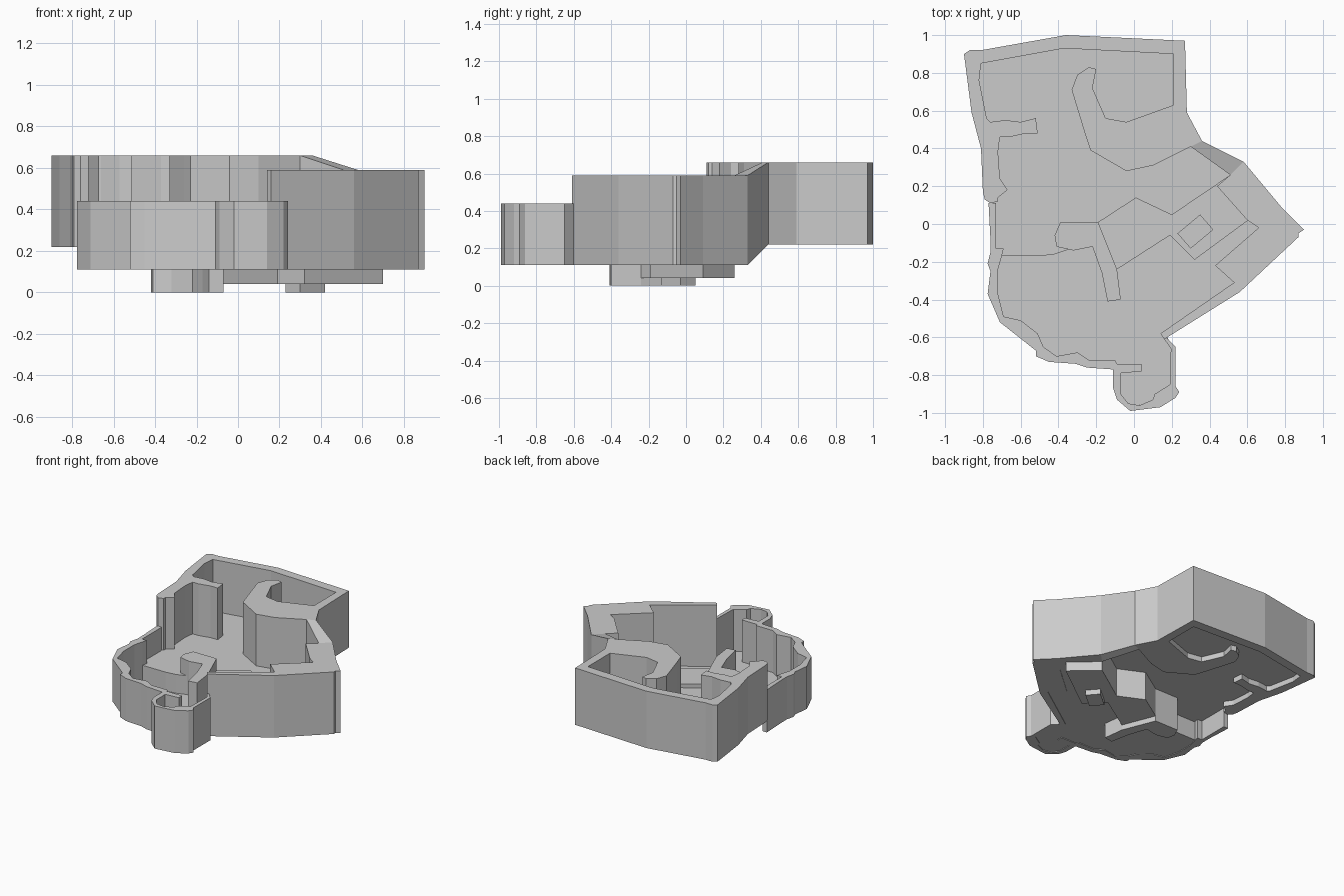
import bpy, bmesh


def finish(name, bm):
    mesh = bpy.data.meshes.new(name)
    bm.to_mesh(mesh)
    bm.free()
    obj = bpy.data.objects.new(name, mesh)
    bpy.context.collection.objects.link(obj)
    return obj


def prism(name, pts, bottom, top):
    """Closed vertical block; bottom and top are heights or one height per point."""
    n = len(pts)
    lo = bottom if isinstance(bottom, list) else [bottom] * n
    hi = top if isinstance(top, list) else [top] * n
    bm = bmesh.new()
    a = [bm.verts.new((x, y, z)) for (x, y), z in zip(pts, lo)]
    b = [bm.verts.new((x, y, z)) for (x, y), z in zip(pts, hi)]
    bm.faces.new(a[::-1])
    bm.faces.new(b)
    for i in range(n):
        j = (i + 1) % n
        bm.faces.new((a[i], a[j], b[j], b[i]))
    bmesh.ops.recalc_face_normals(bm, faces=bm.faces[:])
    return finish(name, bm)


def sheet(name, pts, z):
    """Flat floor, facing up."""
    bm = bmesh.new()
    f = bm.faces.new([bm.verts.new((x, y, z)) for x, y in pts])
    f.normal_update()
    if f.normal.z < 0:
        f.normal_flip()
    return finish(name, bm)


# Tall back wall, with the hooked inner wall and the left-hand nib
back_outer = [(.36, .44), (.28, .59), (.27, .97), (-.36, 1), (-.81, .92), (-.87, .92),
              (-.9, .9), (-.86, .59), (-.81, .4), (-.80, .17), (-.79, .13), (-.76, .11)]
nib = [(-.72, .12), (-.72, .14), (-.67, .18), (-.71, .24), (-.72, .38), (-.71, .46),
       (-.66, .46), (-.57, .48), (-.51, .48), (-.52, .56), (-.6, .54), (-.68, .55),
       (-.76, .54), (-.78, .56), (-.82, .76), (-.81, .85)]
hook = [(-.37, .93), (.21, .9), (.21, .63), (-.04, .54), (-.15, .56), (-.22, .72),
        (-.2, .82), (-.24, .83), (-.3, .79), (-.33, .71), (-.26, .48), (-.23, .39),
        (-.04, .28), (.1, .31), (.3, .41)]
prism("back_wall", back_outer + nib + hook, .22, .66)

# Sloping link between the back and side walls
prism("sloped_wall", [(.36, .44), (.3, .41), (.51, .26), (.58, .33)],
      [.22, .22, .11, .11], [.66, .66, .59, .59])

# Side wall with its pointed corner
prism("side_wall", [(.58, .33), (.51, .26), (.44, .2), (.6, .02), (.66, -.02),
                    (.43, -.22), (.53, -.31), (.14, -.58), (.16, -.61), (.56, -.36),
                    (.87, -.07), (.87, -.05), (.9, -.03), (.78, .09)], .11, .59)

# Low winding front wall
low_outer = [(-.77, .11), (-.76, -.08), (-.76, -.15), (-.775, -.21), (-.76, -.25),
             (-.775, -.37), (-.71, -.52), (-.52, -.67), (-.52, -.7), (-.45, -.73),
             (-.31, -.74), (-.25, -.76), (-.11, -.77), (-.11, -.87), (-.09, -.93),
             (-.02, -.99), (.14, -.97), (.22, -.92), (.24, -.89), (.22, -.86),
             (.22, -.65), (.17, -.6)]
low_inner = [(.14, -.58), (.195, -.66), (.19, -.85), (.11, -.9), (.1, -.93), (.03, -.96),
             (-.03, -.95), (-.07, -.9), (-.07, -.79), (.04, -.78), (.04, -.74), (-.09, -.74),
             (-.1, -.72), (-.24, -.72), (-.3, -.68), (-.41, -.7), (-.48, -.65),
             (-.51, -.58), (-.6, -.51), (-.69, -.49), (-.72, -.37), (-.72, -.24),
             (-.7, -.17), (-.69, -.13), (-.73, -.13), (-.73, .11)]
prism("front_wall", low_outer + low_inner, .11, .44)

# Floors on two levels and the step between them
step = [(-.74, -.17), (-.7, -.17), (-.5, -.17), (-.42, -.16), (-.33, -.13)]
sheet("upper_floor", step + [(-.2, -.04), (.01, .1), (.2, .01), (.46, .18), (.53, .28),
                             (.33, .43), (.24, .6), (.24, .93), (-.37, .95), (-.84, .88),
                             (-.8, .5), (-.75, .15), (-.75, .1)], .26)
sheet("lower_floor", step + [(-.2, -.08), (-.09, -.2), (.19, -.03), (.32, -.15), (.6, .05),
                             (.68, -.02), (.55, -.33), (.17, -.59), (.2, -.64), (.2, -.86),
                             (.12, -.94), (-.02, -.97), (-.08, -.92), (-.09, -.74),
                             (-.41, -.72), (-.5, -.66), (-.6, -.53), (-.7, -.5),
                             (-.74, -.37)], .115)
bm = bmesh.new()
for (x0, y0), (x1, y1) in zip(step, step[1:]):
    bm.faces.new([bm.verts.new(p) for p in ((x0, y0, .115), (x1, y1, .115),
                                            (x1, y1, .26), (x0, y0, .26))])
bmesh.ops.remove_doubles(bm, verts=bm.verts[:], dist=.0001)
finish("floor_step", bm)

# Raised platform and the two blocks that stand through the floor
prism("platform", [(.51, .26), (.2, .05), (.01, .14), (-.19, .01), (-.09, -.24),
                   (.19, -.06), (.32, -.19), (.7, .09)], .04, .29)
prism("bent_block", [(-.39, .01), (-.19, .01), (-.09, -.24), (-.07, -.4), (-.14, -.41),
                     (-.17, -.26), (-.22, -.12), (-.32, -.14), (-.41, -.12),
                     (-.42, -.06)], 0, .38)
prism("square_block", [(.35, .05), (.23, -.05), (.3, -.13), (.42, -.03)], 0, .39)
